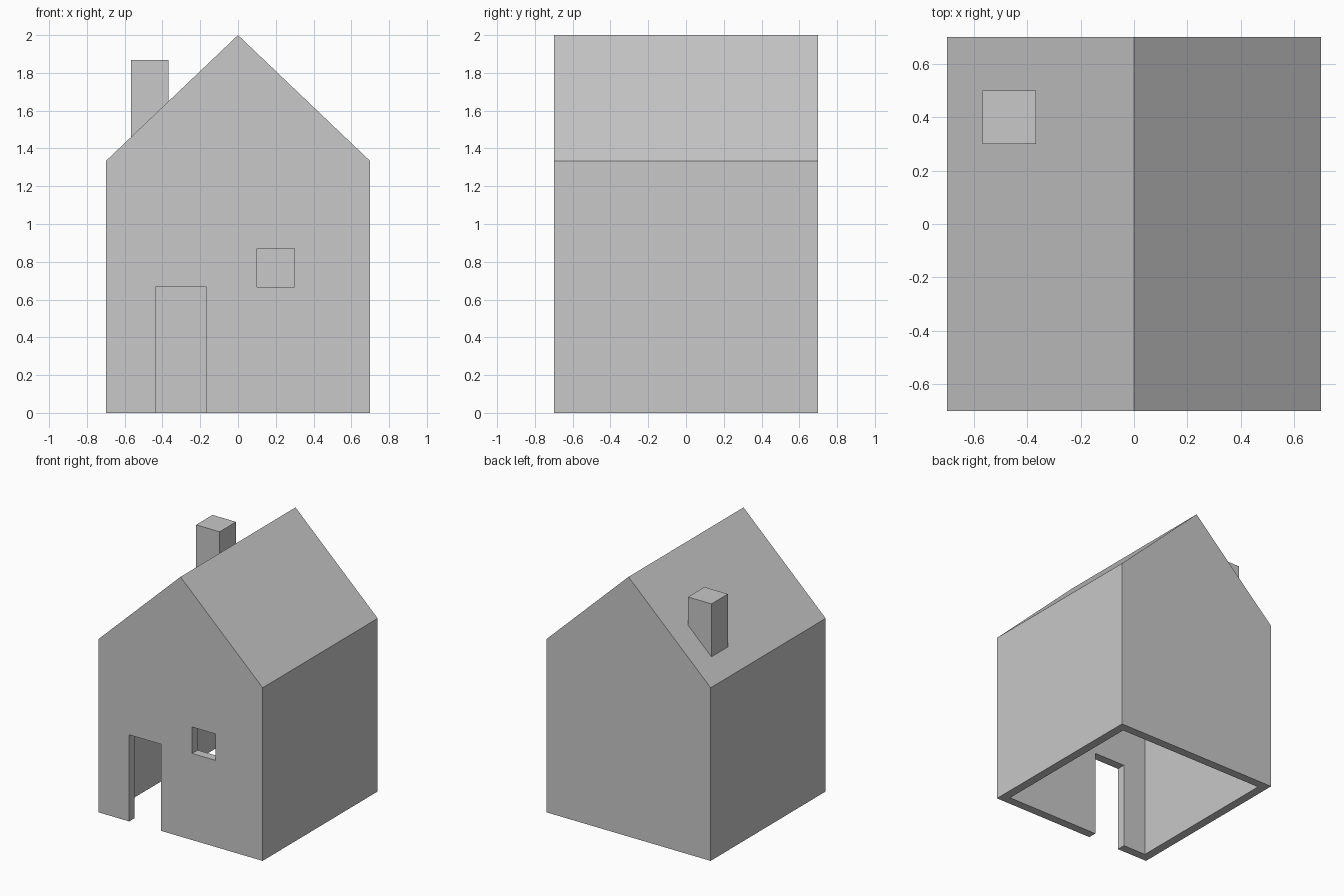
import bpy
import bmesh

default = bpy.data.objects.get("Cube")
if default:
    bpy.data.objects.remove(default, do_unlink=True)

HALF, EAVE, RIDGE, WALL = 0.70, 1.333, 2.0, 0.067
SLOPE = (RIDGE - EAVE) / HALF
ROOF = WALL * (1 + SLOPE ** 2) ** 0.5  # vertical thickness of the roof


def roof_z(x):
    return RIDGE - SLOPE * abs(x)


grey = bpy.data.materials.new("plain grey")
grey.use_nodes = True
colour = (0.58, 0.58, 0.58, 1)
grey.diffuse_color = colour
grey.node_tree.nodes["Principled BSDF"].inputs["Base Color"].default_value = colour


def prism(name, profile, y0, y1):
    """Extrude an x-z profile from y0 to y1."""
    bm = bmesh.new()
    face = bm.faces.new([bm.verts.new((x, y0, z)) for x, z in profile])
    new = bmesh.ops.extrude_face_region(bm, geom=[face])["geom"]
    moved = [v for v in new if isinstance(v, bmesh.types.BMVert)]
    bmesh.ops.translate(bm, verts=moved, vec=(0, y1 - y0, 0))
    bmesh.ops.recalc_face_normals(bm, faces=bm.faces)
    mesh = bpy.data.meshes.new(name)
    bm.to_mesh(mesh)
    bm.free()
    mesh.materials.append(grey)
    obj = bpy.data.objects.new(name, mesh)
    bpy.context.collection.objects.link(obj)
    return obj


def gable(half, eave, ridge, base):
    return [(-half, base), (half, base), (half, eave), (0, ridge), (-half, eave)]


def rect(x0, x1, z0, z1):
    return [(x0, z0), (x1, z0), (x1, z1), (x0, z1)]


def cut(target, cutter):
    cutter.hide_render = True
    mod = target.modifiers.new("cut", "BOOLEAN")
    mod.operation = "DIFFERENCE"
    mod.solver = "EXACT"
    mod.object = cutter
    bpy.context.view_layer.objects.active = target
    bpy.ops.object.modifier_apply(modifier=mod.name)
    bpy.data.objects.remove(cutter, do_unlink=True)


# House shell: hollow, open underneath
house = prism("house_shell", gable(HALF, EAVE, RIDGE, 0), -HALF, HALF)
inner = HALF - WALL
cut(house, prism("room_cutter", gable(inner, roof_z(inner) - ROOF, RIDGE - ROOF, -0.1),
                 -inner, inner))

# Door and window openings in the front wall
front, back = -HALF - 0.1, -HALF + 0.2
cut(house, prism("door_cutter", rect(-0.437, -0.168, -0.1, 0.667), front, back))
cut(house, prism("window_cutter", rect(0.1, 0.3, 0.667, 0.87), front, back))

# Chimney, its foot sunk into the roof slope
left, right, sink = -0.567, -0.367, 0.04
prism("chimney", [(left, roof_z(left) - sink), (right, roof_z(right) - sink),
                  (right, 1.867), (left, 1.867)], 0.30, 0.50)
